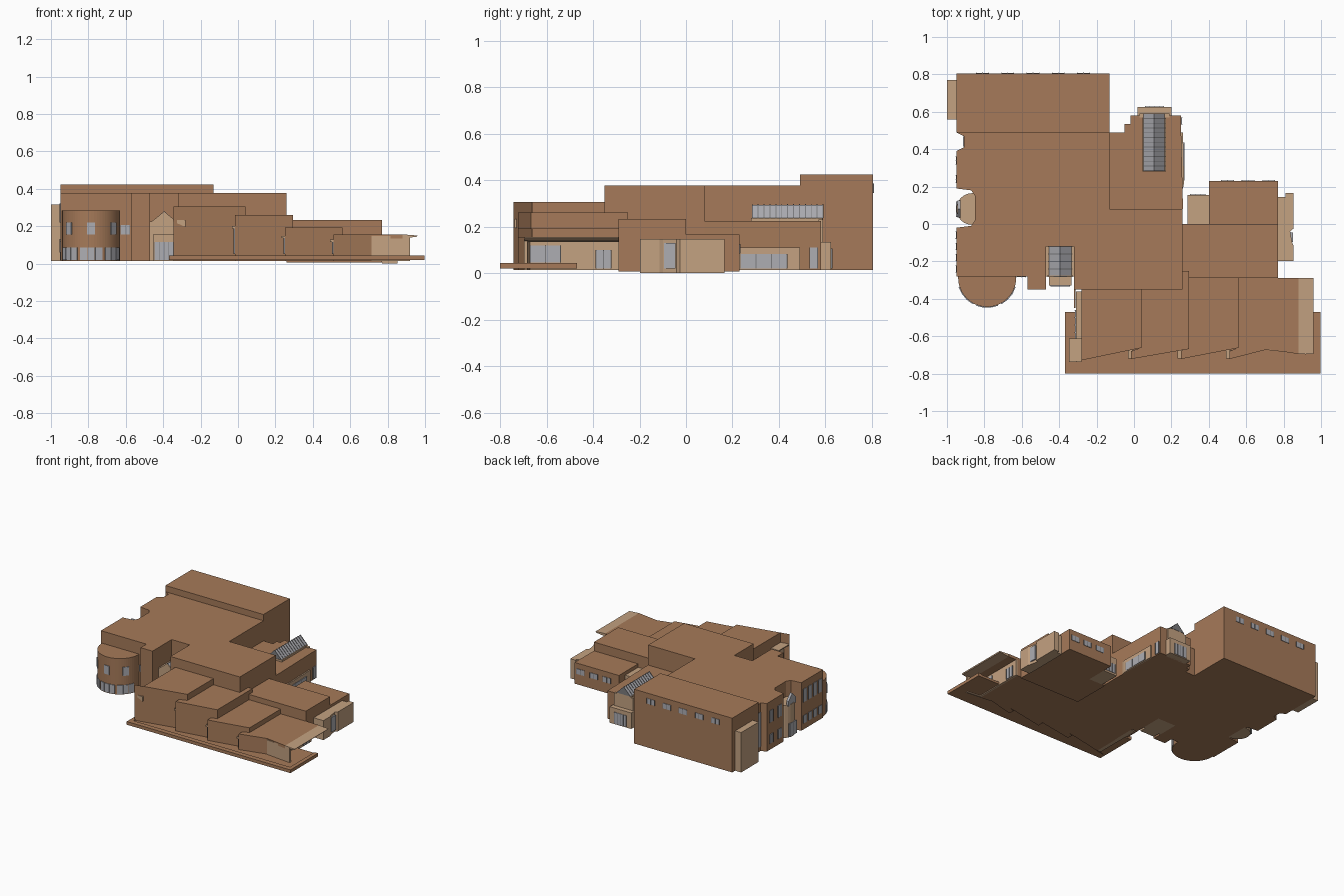
import bpy, bmesh, math
from mathutils import Vector, Matrix

if "Cube" in bpy.data.objects:
    bpy.data.objects.remove(bpy.data.objects["Cube"])


def material(name, rgb):
    m = bpy.data.materials.new(name)
    m.diffuse_color = (*rgb, 1)
    m.use_nodes = True
    m.node_tree.nodes["Principled BSDF"].inputs["Base Color"].default_value = m.diffuse_color
    return m


BRICK = material("brick", (0.38, 0.195, 0.1))
TAN = material("tan_plaster", (0.55, 0.36, 0.22))
GLASS = material("glazing", (0.42, 0.42, 0.45))
FRAME = material("frame", (0.2, 0.2, 0.21))


def extrude(name, pts, vec, mat):
    """Extrude a closed planar outline along a vector."""
    bm = bmesh.new()
    f = bm.faces.new([bm.verts.new(p) for p in pts])
    r = bmesh.ops.extrude_face_region(bm, geom=[f])
    vs = [g for g in r["geom"] if isinstance(g, bmesh.types.BMVert)]
    bmesh.ops.translate(bm, verts=vs, vec=vec)
    bmesh.ops.recalc_face_normals(bm, faces=bm.faces)
    me = bpy.data.meshes.new(name)
    bm.to_mesh(me)
    bm.free()
    ob = bpy.data.objects.new(name, me)
    bpy.context.collection.objects.link(ob)
    me.materials.append(mat)
    return ob


def prism(name, outline, z0, z1, mat=BRICK):
    return extrude(name, [(x, y, z0) for x, y in outline], (0, 0, z1 - z0), mat)


def box(name, x0, x1, y0, y1, z0, z1, mat=BRICK):
    return prism(name, [(x0, y0), (x1, y0), (x1, y1), (x0, y1)], z0, z1, mat)


def window_y(name, x, y, z0, z1, w, n=1):
    """Window in a wall facing front or back, split by n-1 mullions."""
    box(name, x - w / 2, x + w / 2, y - .003, y + .003, z0, z1, GLASS)
    for i in range(n + 1):
        c = x - w / 2 + w * i / n
        box(name + "_bar", c - .0015, c + .0015, y - .005, y + .005, z0, z1, FRAME)


def window_x(name, x, y, z0, z1, w, n=1):
    """Window in a side wall."""
    box(name, x - .003, x + .003, y - w / 2, y + w / 2, z0, z1, GLASS)
    for i in range(n + 1):
        c = y - w / 2 + w * i / n
        box(name + "_bar", x - .005, x + .005, c - .0015, c + .0015, z0, z1, FRAME)


def gable_y(name, x0, x1, y0, y1, z0, z1, mat):
    return extrude(name, [(x0, y0, z0), (x1, y0, z0), ((x0 + x1) / 2, y0, z1)], (0, y1 - y0, 0), mat)


def skylight(name, x0, x1, y0, y1, z0, z1, n):
    """Glazed ridge roof with rafters and a ridge bar."""
    gable_y(name, x0, x1, y0, y1, z0, z1, GLASS)
    for i in range(n + 1):
        y = y0 + (y1 - y0) * i / n
        gable_y(name + "_rafter", x0 - .003, x1 + .003, y - .002, y + .002, z0, z1 + .004, FRAME)


# --- two storey main block and gym hall
main = [(-.95, -.28), (-.57, -.28), (-.57, -.35), (-.47, -.35), (-.47, -.12), (-.32, -.12),
        (-.32, -.35), (.26, -.35), (.26, .08), (-.13, .08), (-.13, .49), (-.95, .49),
        (-.91, .47), (-.91, .41), (-.95, .39), (-.95, .19), (-.87, .18), (-.85, .15),
        (-.85, .02), (-.87, -.01), (-.95, -.02)]
prism("main_block", main, .014, .377)
box("gym_hall", -.95, -.13, .49, .805, .014, .424)
box("gym_side_bay", -1.0, -.95, .56, .77, .014, .315, TAN)
for x in (-.27, -.405, -.54, -.675, -.81):
    window_y("gym_window", x, .805, .345, .385, .065, 2)

# --- round front tower with two rows of windows
cx, cy, r = -.785, -.288, .155
arc = [(cx + r * math.cos(a), cy + r * math.sin(a))
       for a in [math.pi + math.pi * i / 32 for i in range(33)]]
tower = prism("round_tower", arc + [(cx + r, -.27), (cx - r, -.27)], .014, .285)


def tower_window(deg, w, z0, z1):
    o = box("tower_window", -w / 2, w / 2, -.004, .004, z0, z1, GLASS)
    o.matrix_world = (Matrix.Translation((cx, cy, 0)) @ Matrix.Rotation(math.radians(deg), 4, 'Z')
                      @ Matrix.Translation((0, -r, 0)))


for d in (-50, 0, 50):
    tower_window(d, .043, .155, .22)
    for k in (-15, 0, 15):
        tower_window(d + k, .038, .02, .085)

# --- front entrance in its recess
box("entrance_hall", -.47, -.32, -.28, -.12, .014, .225, TAN)
gable_y("entrance_gable", -.462, -.328, -.283, -.275, .225, .276, TAN)
skylight("entrance_skylight", -.455, -.335, -.28, -.12, .225, .276, 4)
box("entrance_porch", -.455, -.335, -.33, -.28, .014, .155, TAN)
window_y("entrance_door", -.395, -.33, .02, .115, .1, 4)
window_y("front_window", -.603, -.28, .155, .205, .05, 2)
box("link_wall", -.322, -.312, -.45, -.35, .014, .25)

# --- left side entry with rounded bay and glazed gable
bay = [(-.85, .165)] + [(-.865 + .085 * math.cos(a), .08 + .085 * math.sin(a))
                        for a in [math.pi / 2 + math.pi * i / 12 for i in range(13)]] + [(-.85, -.005)]
prism("side_bay", bay, .014, .26, TAN)
extrude("side_gable", [(-.945, .035, .25), (-.945, .125, .25), (-.945, .125, .29), (-.945, .08, .335),
                       (-.945, .035, .29)], (.018, 0, 0), GLASS)
window_x("side_door", -.948, .08, .02, .12, .08, 2)
for y in (-.24, -.18, -.12, -.06):
    window_x("left_tall_window", -.95, y, .22, .32, .035)
    window_x("left_low_window", -.95, y, .06, .12, .035)
for y in (.24, .34):
    window_x("left_upper_window", -.95, y, .22, .31, .04, 2)
    window_x("left_lower_window", -.95, y, .06, .13, .04, 2)
window_x("corner_window", -.91, .44, .05, .31, .05, 2)

# --- rear wing with roof light and porch
wing = [(-.13, .08), (.262, .08), (.25, .58), (-.02, .58), (-.02, .535), (-.05, .535), (-.05, .49), (-.13, .49)]
prism("rear_wing", wing, .014, .225)
box("roof_light_curb", .045, .17, .28, .588, .22, .238, TAN)
skylight("roof_light", .052, .163, .285, .59, .238, .294, 12)
gable_y("rear_gable", .045, .17, .584, .59, .225, .29, TAN)
box("rear_gable_wall", .03, .19, .57, .59, .014, .23, TAN)
box("rear_porch", .02, .2, .58, .625, .014, .135, TAN)
window_y("rear_door", .11, .625, .02, .105, .1, 4)
prism("wing_window_bay", [(.25, .19), (.262, .19), (.268, .22), (.262, .49), (.25, .49)], .014, .11, TAN)
window_x("wing_window", .266, .335, .02, .082, .2, 3)
window_x("wing_door", .253, .55, .02, .11, .035, 1)

# --- right hand block
box("right_block", .26, .77, -.29, 0, .006, .232)
box("right_low_block", .4, .77, 0, .23, .006, .166)
box("rear_infill", .285, .4, 0, .155, .006, .14, TAN)
for x in (.72, .61, .5):
    window_y("low_block_window", x, .23, .085, .125, .065, 2)
window_y("infill_window", .34, .155, .02, .09, .08, 3)
prism("right_bay", [(.77, -.197), (.852, -.197), (.852, -.115), (.846, -.1), (.835, -.04), (.852, -.025),
                    (.852, .165), (.81, .165), (.81, .145), (.77, .145)], 0, .147, TAN)
box("right_bay_slit", .838, .85, -.095, -.045, .02, .13, GLASS)

# --- stepped classrooms along the front, each with a slanted face
steps = [("classroom_a", [(-.345, -.742), (.04, -.662), (.04, -.35), (-.28, -.35), (-.28, -.728)], .306),
         ("classroom_b", [(-.015, -.722), (.295, -.668), (.295, -.25), (.26, -.25), (.04, -.35), (.04, -.66), (-.015, -.68)], .26),
         ("classroom_c", [(.25, -.722), (.56, -.662), (.56, -.285), (.29, -.285), (.29, -.66), (.25, -.68)], .192),
         ("classroom_d", [(.51, -.722), (.715, -.67), (.8, -.683), (.8, -.288), (.56, -.288), (.56, -.66), (.51, -.68)], .156)]
for name, pts, top in steps:
    prism(name, pts, .014, top)
for x, top in ((-.015, .2), (.25, .148), (.51, .128)):
    box("strip_hood", x - .018, x + .01, -.718, -.675, top - .012, top, TAN)
    window_x("strip_window", x - .003, -.698, .05, top - .012, .03)

# --- left end of classrooms: tan wall and flared hood
box("left_end_wall", -.31, -.275, -.725, -.36, .014, .21, TAN)
extrude("left_hood", [(-.347, -.738, .225), (-.28, -.738, .195), (-.28, -.738, .232), (-.347, -.738, .232)],
        (0, .125, 0), TAN)
window_x("left_end_window", -.312, -.56, .05, .13, .2, 5)

# --- right end of classrooms: roof overhang, canopy, recessed glazing
prism("end_roof", [(.78, -.68), (.88, -.695), (.88, -.288), (.78, -.288)], .135, .156)
extrude("end_canopy", [(.88, -.695, .135), (.955, -.695, .143), (.96, -.695, .15), (.88, -.695, .156)],
        (0, .405, 0), TAN)
prism("end_front_wall", [(.715, -.674), (.92, -.697), (.92, -.683), (.715, -.66)], .014, .148, TAN)
box("end_wall", .8, .815, -.68, -.288, .014, .14, TAN)
window_x("end_window", .817, -.605, .045, .12, .13, 2)
window_x("end_door", .817, -.355, .02, .1, .065, 2)

# --- terrace slab with raised rim
box("terrace", -.37, .998, -.8, -.47, .02, .038)
box("terrace_rim_front", -.37, .998, -.8, -.762, .036, .044)
box("terrace_rim_left", -.37, -.34, -.762, -.47, .036, .044)
box("terrace_rim_right", .968, .998, -.762, -.47, .036, .044)
